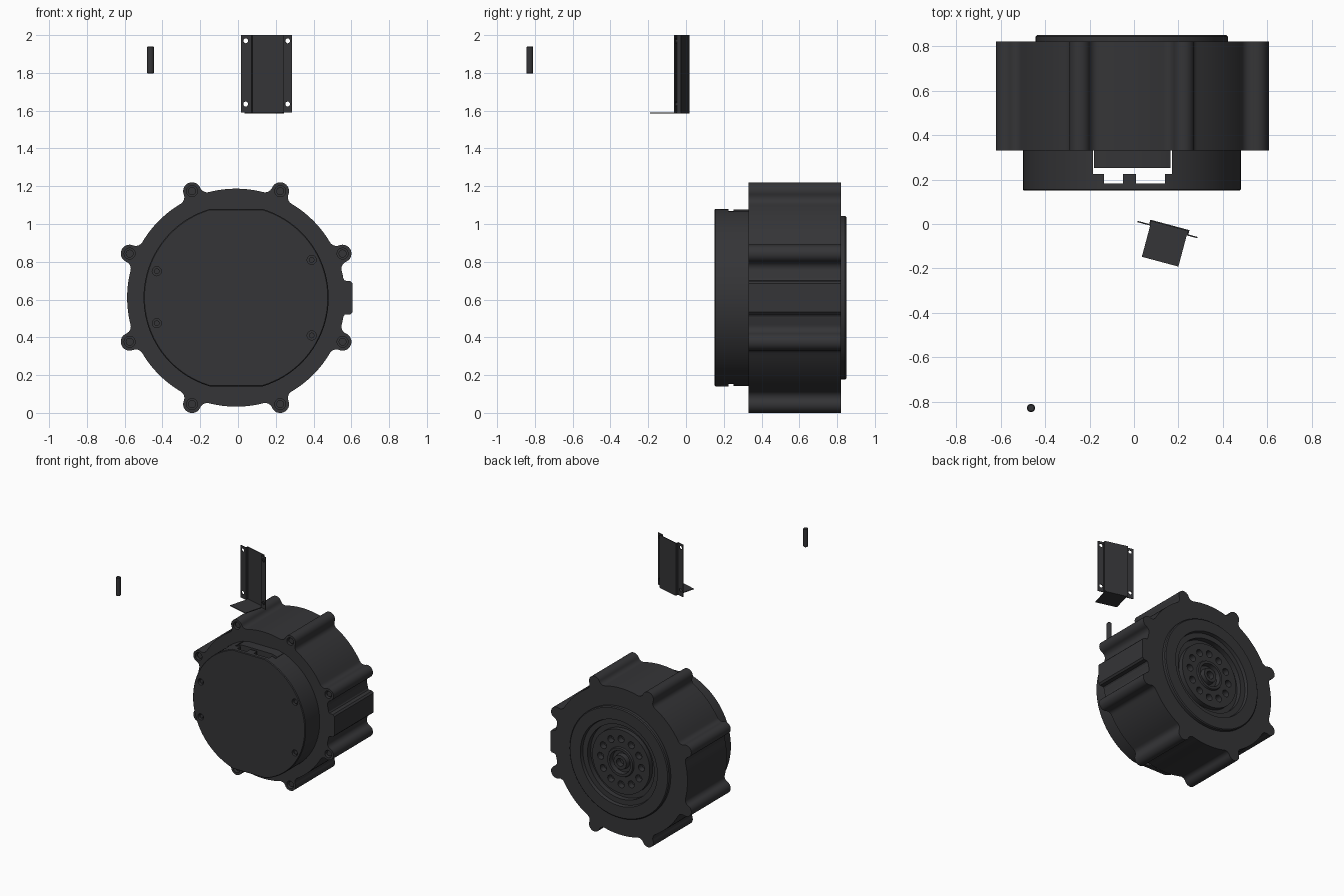
import bpy, bmesh
from math import sin, cos, pi, acos, atan2, asin, radians

if "Cube" in bpy.data.objects:
    bpy.data.objects.remove(bpy.data.objects["Cube"])

CX, CZ = -0.01, 0.61          # axis of the round housing (runs along y)
mat = bpy.data.materials.new("dark_metal")
mat.diffuse_color = (0.035, 0.035, 0.038, 1)
mat.use_nodes = True
mat.node_tree.nodes["Principled BSDF"].inputs["Base Color"].default_value = mat.diffuse_color


def finish(name, bm):
    bmesh.ops.recalc_face_normals(bm, faces=bm.faces)
    me = bpy.data.meshes.new(name)
    bm.to_mesh(me)
    bm.free()
    me.materials.append(mat)
    ob = bpy.data.objects.new(name, me)
    bpy.context.collection.objects.link(ob)
    return ob


def prism(name, pts, levels, axis='y', c=(0, 0)):
    """Extrude a closed outline through (height, scale) levels."""
    bm = bmesh.new()
    rings = []
    for h, s in levels:
        ring = []
        for u, v in pts:
            a, b = c[0] + u * s, c[1] + v * s
            ring.append(bm.verts.new((a, h, b) if axis == 'y' else (a, b, h)))
        rings.append(ring)
    n = len(pts)
    for r0, r1 in zip(rings, rings[1:]):
        for i in range(n):
            j = (i + 1) % n
            bm.faces.new((r0[i], r0[j], r1[j], r1[i]))
    bm.faces.new(rings[0])
    bm.faces.new(rings[-1])
    return finish(name, bm)


def arc(c, r, a, b, n):
    return [(c[0] + r * cos(a + (b - a) * i / n), c[1] + r * sin(a + (b - a) * i / n))
            for i in range(n + 1)]


def disc(name, x, z, r, y0, y1, n=32):
    return prism(name, arc((0, 0), r, 0, 2 * pi, n)[:-1], [(y0, 1), (y1, 1)], 'y', (x, z))


def box(name, x0, x1, y0, y1, z0, z1):
    return prism(name, [(x0, z0), (x1, z0), (x1, z1), (x0, z1)], [(y0, 1), (y1, 1)])


def cut(ob, cutter):
    m = ob.modifiers.new("cut", 'BOOLEAN')
    m.operation, m.solver, m.object = 'DIFFERENCE', 'EXACT', cutter
    bpy.context.view_layer.objects.active = ob
    bpy.ops.object.modifier_apply(modifier=m.name)
    bpy.data.objects.remove(cutter)


def lathe(name, prof, n=96):
    bm = bmesh.new()
    vs = [bm.verts.new((r, y, 0)) for r, y in prof]
    es = [bm.edges.new(p) for p in zip(vs, vs[1:])]
    bmesh.ops.spin(bm, geom=vs + es, cent=(0, 0, 0), axis=(0, 1, 0),
                   angle=2 * pi, steps=n, use_duplicate=False)
    bmesh.ops.remove_doubles(bm, verts=bm.verts, dist=1e-5)
    bmesh.ops.translate(bm, verts=bm.verts, vec=(CX, 0, CZ))
    return finish(name, bm)


# Housing outline: circle with eight filleted screw bosses
R, D, RB, F = 0.577, 0.61, 0.047, 0.04
phi = acos((D * D + (R + F) ** 2 - (RB + F) ** 2) / (2 * D * (R + F)))
fx, fz = (R + F) * cos(phi), -(R + F) * sin(phi)
tang = atan2(-fz, D - fx)
lobe = arc((fx, fz), F, pi - phi, tang, 7)
lobe += arc((D, 0), RB, tang - pi, pi - tang, 18)[1:-1]
lobe += [(x, -z) for x, z in reversed(lobe[:8])]
lobe += arc((0, 0), R, phi, pi / 4 - phi, 12)[1:-1]
angles = [radians(22.5 + 45 * k) for k in range(8)]
outline = [(x * cos(a) - z * sin(a), x * sin(a) + z * cos(a)) for a in angles for x, z in lobe]
housing = prism("housing", outline, [(0.33, 1), (0.82, 1)], 'y', (CX, CZ))
cut(housing, disc("cutter", CX, CZ, 0.40, 0.73, 0.9, 64))
for a in angles:
    x, z = CX + D * cos(a), CZ + D * sin(a)
    cut(housing, disc("cutter", x, z, 0.029, 0.30, 0.37))
    disc("housing_screw", x, z, 0.021, 0.345, 0.38, 20)

# Side lug on the right, between two bosses
lug = [(0.52, -0.115), (0.565, -0.105), (0.575, -0.09), (0.605, -0.088), (0.617, -0.075)]
lug += [(x, -z) for x, z in reversed(lug)]
prism("side_lug", lug, [(0.33, 1), (0.82, 1)], 'y', (CX, CZ))


# Front cap: hollow drum with flats at top and bottom
def flat_circle(r, h):
    t = asin(h / r)
    return arc((0, 0), r, -t, t, 40) + arc((0, 0), r, pi - t, pi + t, 40)


cap = prism("front_cap", flat_circle(0.49, 0.469),
            [(0.15, 0.99), (0.156, 1), (0.335, 1)], 'y', (CX, CZ))
cut(cap, prism("cutter", flat_circle(0.455, 0.435), [(0.18, 1), (0.4, 1)], 'y', (CX, CZ)))
for x0, x1, y0, y1 in ((-0.185, 0.17, 0.225, 0.33), (-0.135, -0.05, 0.182, 0.24),
                       (0.01, 0.14, 0.182, 0.24)):
    cut(cap, box("cutter", x0, x1, y0, y1, -0.2, 1.4))
for x, z in ((-0.43, 0.75), (-0.43, 0.475), (0.39, 0.81), (0.39, 0.41)):
    cut(cap, disc("cutter", x, z, 0.024, 0.10, 0.172))
    disc("cap_screw", x, z, 0.015, 0.16, 0.178, 20)

# Connector block filling the rear of the cap slot
conn = [(-0.18, 0.455), (-0.14, 0.468), (0.12, 0.468), (0.165, 0.455)]
conn += [(x, -z) for x, z in reversed(conn)]
prism("connector_block", conn, [(0.252, 1), (0.335, 1)], 'y', (0, CZ))

# Rear output cover: stepped rings around a hub with a circle of holes
cover = lathe("output_cover", [
    (0, 0.79), (0.03, 0.79), (0.03, 0.835), (0.055, 0.835), (0.06, 0.80), (0.085, 0.80),
    (0.09, 0.835), (0.11, 0.835), (0.115, 0.822), (0.25, 0.822), (0.25, 0.785),
    (0.29, 0.785), (0.29, 0.825), (0.33, 0.825), (0.335, 0.85), (0.425, 0.85),
    (0.432, 0.843), (0.432, 0.815), (0.39, 0.815), (0.39, 0.74), (0, 0.74)])
for k in range(12):
    a = k * pi / 6
    cut(cover, disc("cutter", CX + 0.178 * cos(a), CZ + 0.178 * sin(a), 0.027, 0.775, 0.9, 20))

# Sheet metal bracket: hat section with four holes and a bottom tab
t = 0.006
hat = [(-0.14, 0), (-0.08, 0), (-0.08, 0.02), (0.09, 0.02), (0.09, 0), (0.14, 0),
       (0.14, t), (0.09 + t, t), (0.09 + t, 0.02 + t), (-0.08 - t, 0.02 + t),
       (-0.08 - t, t), (-0.14, t)]
bracket = prism("bracket", hat, [(1.59, 1), (2.0, 1)], 'z')
for x in (-0.114, 0.116):
    for z in (1.635, 1.97):
        cut(bracket, disc("cutter", x, z, 0.0135, -0.1, 0.1, 24))
tab = box("bracket_tab", -0.08, 0.09, -0.145, 0.02 + t, 1.585, 1.591)
for ob in (bracket, tab):
    ob.location = (0.15, -0.028, 0)
    ob.rotation_euler = (0, 0, radians(-15))

# Loose dowel pin with chamfered ends
prism("dowel_pin", arc((0, 0), 0.018, 0, 2 * pi, 32)[:-1],
      [(1.796, 0.8), (1.80, 1), (1.936, 1), (1.94, 0.8)], 'z', (-0.463, -0.827))

# Smooth the curved sides, keep edges crisp
bpy.ops.object.select_all(action='SELECT')
bpy.context.view_layer.objects.active = housing
bpy.ops.object.shade_smooth_by_angle(angle=radians(30))
